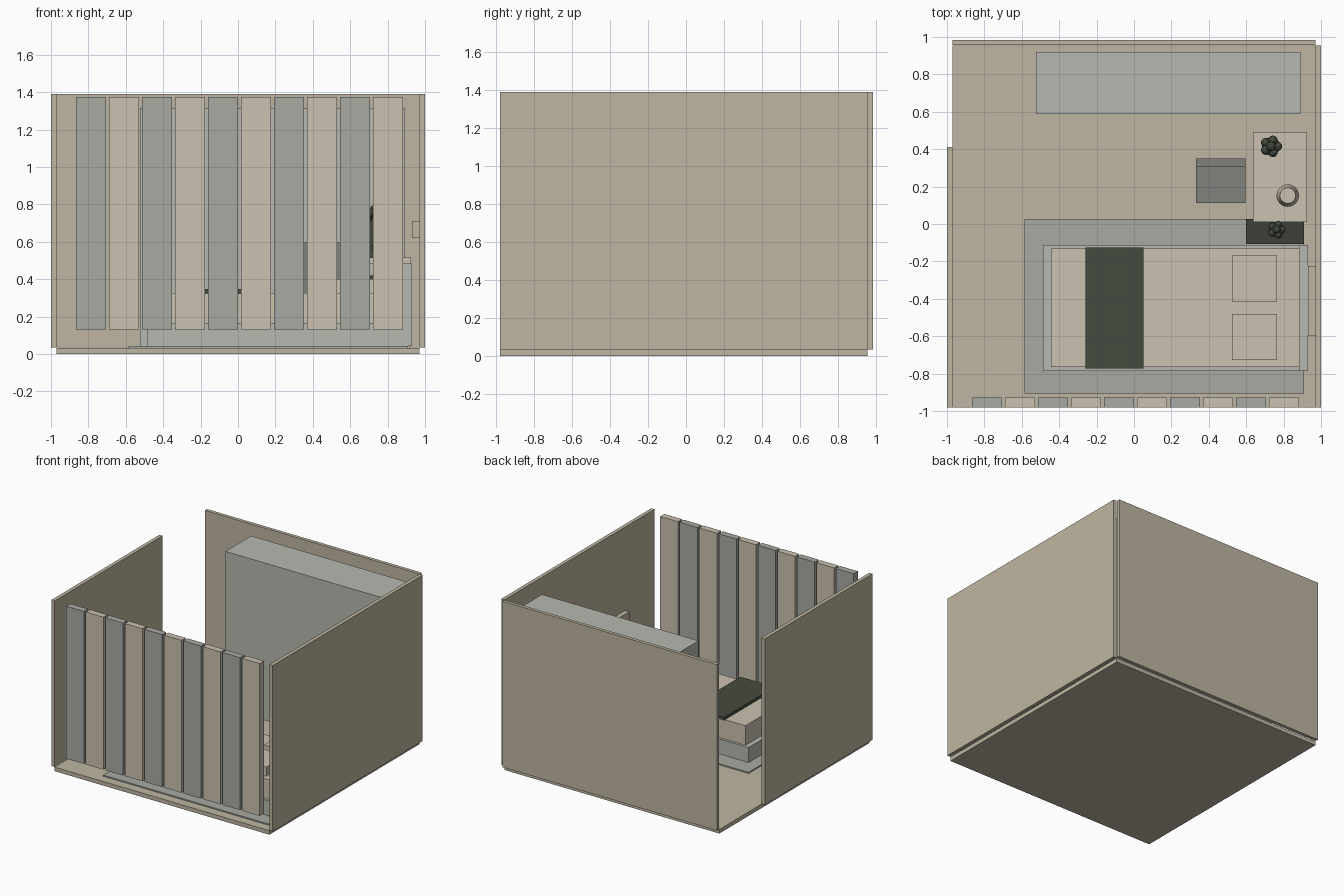
import bpy, math

if "Cube" in bpy.data.objects:
    bpy.data.objects.remove(bpy.data.objects["Cube"])

def mat(name, c):
    m = bpy.data.materials.new(name)
    m.diffuse_color = (*c, 1)
    m.use_nodes = True
    m.node_tree.nodes["Principled BSDF"].inputs["Base Color"].default_value = m.diffuse_color
    return m

SAND = mat("sand", (0.52, 0.47, 0.36))
CREAM = mat("cream", (0.60, 0.54, 0.44))
STONE = mat("stone", (0.40, 0.40, 0.37))
PALE = mat("pale_grey", (0.48, 0.48, 0.44))
GREY = mat("chair_grey", (0.22, 0.22, 0.20))
GREEN = mat("dark_green", (0.06, 0.07, 0.05))
DARK = mat("dark_wood", (0.05, 0.05, 0.042))

def finish(name, m):
    o = bpy.context.object
    o.name = name
    o.data.materials.append(m)
    return o

def box(name, x, y, z, m):
    bpy.ops.mesh.primitive_cube_add(size=1, location=[sum(r) / 2 for r in (x, y, z)])
    bpy.context.object.scale = [r[1] - r[0] for r in (x, y, z)]
    bpy.ops.object.transform_apply(location=False, rotation=False)
    return finish(name, m)

def cone(name, x, y, z, r1, r2, m):
    bpy.ops.mesh.primitive_cone_add(vertices=24, radius1=r1, radius2=r2,
                                    depth=z[1] - z[0], location=(x, y, sum(z) / 2))
    bpy.ops.object.shade_smooth_by_angle()
    return finish(name, m)

def legs(name, x, y, z, t, m):
    for i, lx in enumerate((x[0], x[1] - t)):
        for j, ly in enumerate((y[0], y[1] - t)):
            box(f"{name}_{i}{j}", (lx, lx + t), (ly, ly + t), z, m)

def plant(name, x, y, z, h, r):
    cone(name + "_pot", x, y, (z, z + h), r * 0.65, r * 0.85, GREEN)
    for i in range(6):
        a = i * math.tau / 5
        d = 0.6 * r if i < 5 else 0
        bpy.ops.mesh.primitive_ico_sphere_add(
            subdivisions=2, radius=r * 0.45,
            location=(x + d * math.cos(a), y + d * math.sin(a),
                      z + h + r * (0.35 + (0.3 * (i % 2) if i < 5 else 0.7))))
        finish(f"{name}_leaf_{i}", GREEN)

# Room shell
box("floor", (-0.97, 0.97), (-0.98, 0.955), (0, 0.033), SAND)
box("right_wall", (0.97, 1.0), (-0.98, 0.955), (0.035, 1.39), SAND)
box("back_wall", (-0.97, 0.97), (0.957, 0.985), (0.035, 1.39), SAND)
box("left_wall", (-1.0, -0.97), (-0.98, 0.412), (0.035, 1.39), SAND)

# Front screen of alternating slats
for i in range(10):
    x0 = -0.866 + i * 0.1765
    box(f"slat_{i}", (x0, x0 + 0.16), (-0.98, -0.927), (0.13, 1.375), CREAM if i % 2 else STONE)

# Wardrobe, rug and bed
box("wardrobe", (-0.525, 0.89), (0.588, 0.92), (0.033, 1.315), PALE)
box("rug", (-0.585, 0.91), (-0.905, 0.028), (0.033, 0.043), STONE)
box("bed_base", (-0.487, 0.885), (-0.787, -0.112), (0.043, 0.165), PALE)
box("headboard", (0.883, 0.93), (-0.787, -0.112), (0.043, 0.485), PALE)
box("mattress", (-0.445, 0.883), (-0.765, -0.132), (0.165, 0.325), CREAM)
box("blanket", (-0.26, 0.05), (-0.772, -0.125), (0.32, 0.348), GREEN)
for i, y0 in enumerate((-0.727, -0.415)):
    box(f"pillow_{i}", (0.525, 0.765), (y0, y0 + 0.247), (0.325, 0.40), CREAM)
box("wall_shelf", (0.93, 0.97), (-0.597, -0.224), (0.62, 0.71), SAND)

# Nightstand
box("nightstand", (0.60, 0.91), (-0.108, 0.028), (0.043, 0.42), DARK)
plant("small_plant", 0.762, -0.03, 0.42, 0.13, 0.047)

# Desk with plant and lamp
box("desk_top", (0.637, 0.925), (0.01, 0.49), (0.485, 0.515), CREAM)
legs("desk_leg", (0.645, 0.917), (0.03, 0.482), (0.033, 0.485), 0.03, CREAM)
plant("desk_plant", 0.732, 0.415, 0.515, 0.20, 0.057)
cone("lamp_base", 0.822, 0.152, (0.515, 0.53), 0.04, 0.04, CREAM)
cone("lamp_stem", 0.822, 0.152, (0.53, 0.67), 0.01, 0.01, CREAM)
cone("lamp_shade", 0.822, 0.152, (0.66, 0.77), 0.06, 0.042, CREAM)

# Chair
box("chair_seat", (0.332, 0.595), (0.112, 0.35), (0.26, 0.30), GREY)
box("chair_back", (0.332, 0.595), (0.306, 0.35), (0.30, 0.595), GREY)
legs("chair_leg", (0.342, 0.585), (0.122, 0.34), (0.033, 0.26), 0.025, GREY)
